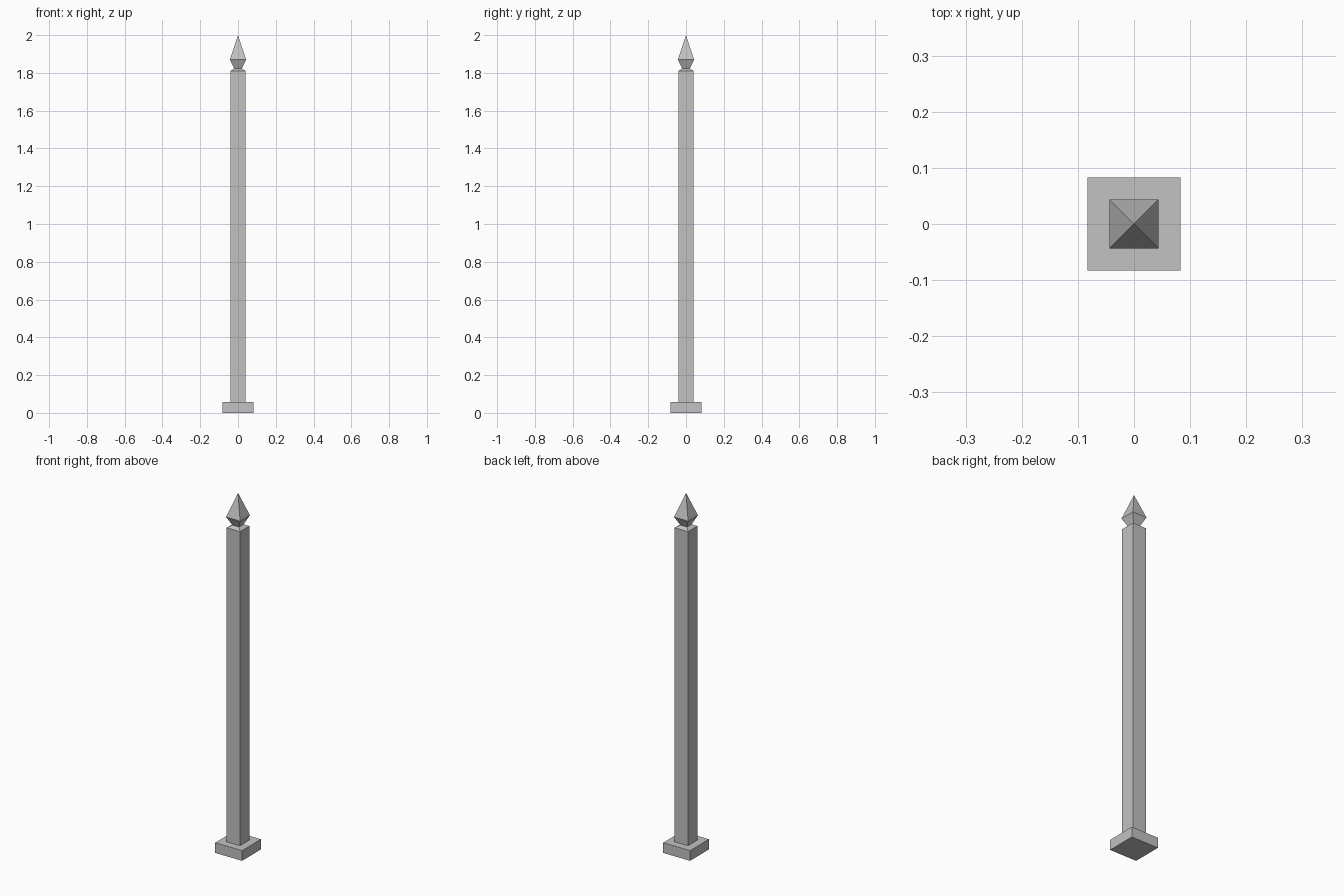
import bpy
import bmesh

cube = bpy.data.objects.get("Cube")
if cube:
    bpy.data.objects.remove(cube, do_unlink=True)

stone = bpy.data.materials.new("grey_stone")
stone.use_nodes = True
colour = (0.54, 0.54, 0.54, 1)
stone.diffuse_color = colour
stone.node_tree.nodes["Principled BSDF"].inputs["Base Color"].default_value = colour


def square_tower(name, profile):
    """Stack square rings given as (half width, height); zero width makes a tip."""
    bm = bmesh.new()
    rings = []
    for half, z in profile:
        corners = [(0, 0)] if half == 0 else [(-1, -1), (1, -1), (1, 1), (-1, 1)]
        rings.append([bm.verts.new((half * x, half * y, z)) for x, y in corners])
    for low, high in zip(rings, rings[1:]):
        for i in range(4):
            j = (i + 1) % 4
            if len(high) == 1:
                bm.faces.new((low[i], low[j], high[0]))
            else:
                bm.faces.new((low[i], low[j], high[j], high[i]))
    # Close the open ends
    bm.faces.new(rings[0][::-1])
    if len(rings[-1]) == 4:
        bm.faces.new(rings[-1])
    mesh = bpy.data.meshes.new(name)
    bm.to_mesh(mesh)
    bm.free()
    mesh.materials.append(stone)
    obj = bpy.data.objects.new(name, mesh)
    bpy.context.collection.objects.link(obj)
    return obj


# Foot plate
square_tower("base_plate", [(0.083, 0), (0.083, 0.057)])
# Shaft with a shallow sloped cap
square_tower("post", [(0.041, 0.057), (0.041, 1.81), (0.02, 1.822)])
# Spear-shaped tip
square_tower("finial", [(0.02, 1.822), (0.0435, 1.87), (0, 2)])
